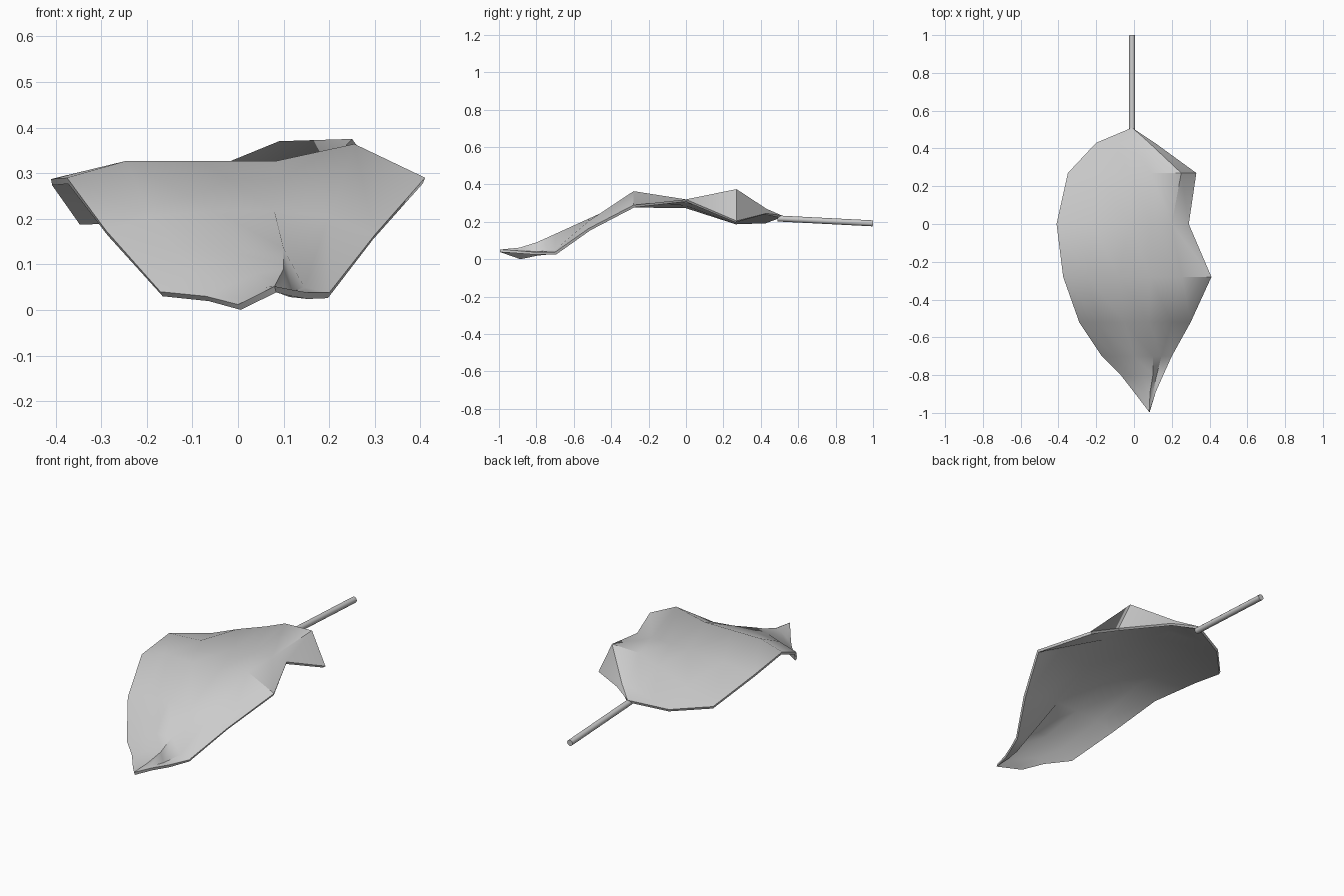
import bpy, bmesh
from mathutils import Vector

if "Cube" in bpy.data.objects:
    bpy.data.objects.remove(bpy.data.objects["Cube"])

# Leaf blade: cross-sections from stem to tip, each (y, [(x, z), ...])
sections = [
    (0.43, [(-.20, .205), (-.11, .225), (-.02, .25), (.04, .265), (.08, .27), (.11, .245)]),
    (0.27, [(-.35, .20), (-.19, .265), (-.02, .325), (.09, .37), (.25, .375), (.33, .205)]),
    (0.00, [(-.41, .287), (-.22, .30), (-.02, .313), (.09, .317), (.20, .32), (.29, .32)]),
    (-.28, [(-.375, .29), (-.245, .327), (-.08, .327), (.085, .327), (.255, .364), (.41, .29)]),
    (-.52, [(-.29, .175), (-.19, .205), (-.05, .217), (.08, .217), (.20, .205), (.30, .165)]),
    (-.70, [(-.17, .04), (-.10, .085), (.0, .125), (.10, .135), (.145, .05), (.20, .038)]),
    (-.80, [(-.07, .03), (-.03, .05), (.04, .08), (.10, .09), (.12, .04), (.155, .038)]),
    (-.89, [(.0, .012), (.025, .025), (.06, .05), (.085, .062), (.10, .048), (.115, .045)]),
]
base, tip = (-.01, .51, .235), (.08, -.995, .052)

bm = bmesh.new()
rows = [[bm.verts.new((x, y, z)) for x, z in pts] for y, pts in sections]
for a, b in zip(rows, rows[1:]):
    for i in range(len(a) - 1):
        bm.faces.new((a[i], b[i], b[i + 1], a[i + 1]))
# Close both ends with fans
v0, v1 = bm.verts.new(base), bm.verts.new(tip)
for i in range(5):
    bm.faces.new((v0, rows[0][i], rows[0][i + 1]))
    bm.faces.new((rows[-1][i], v1, rows[-1][i + 1]))
bm.normal_update()
mesh = bpy.data.meshes.new("leaf_blade")
bm.to_mesh(mesh)
bm.free()
blade = bpy.data.objects.new("leaf_blade", mesh)
bpy.context.collection.objects.link(blade)

# Thin thickness below the top surface
mod = blade.modifiers.new("thickness", 'SOLIDIFY')
mod.thickness = 0.014
mod.offset = -1
bpy.context.view_layer.objects.active = blade
blade.select_set(True)
bpy.ops.object.modifier_apply(modifier=mod.name)
bpy.ops.object.shade_smooth_by_angle(angle=0.7)

# Stem
a, b = Vector((-.01, .49, .218)), Vector((-.01, .999, .192))
bpy.ops.mesh.primitive_cylinder_add(vertices=12, radius=0.016, depth=(b - a).length,
                                    location=(a + b) / 2)
stem = bpy.context.object
stem.name = "leaf_stem"
stem.rotation_euler = (b - a).to_track_quat('Z', 'Y').to_euler()
bpy.ops.object.shade_smooth_by_angle(angle=0.7)
